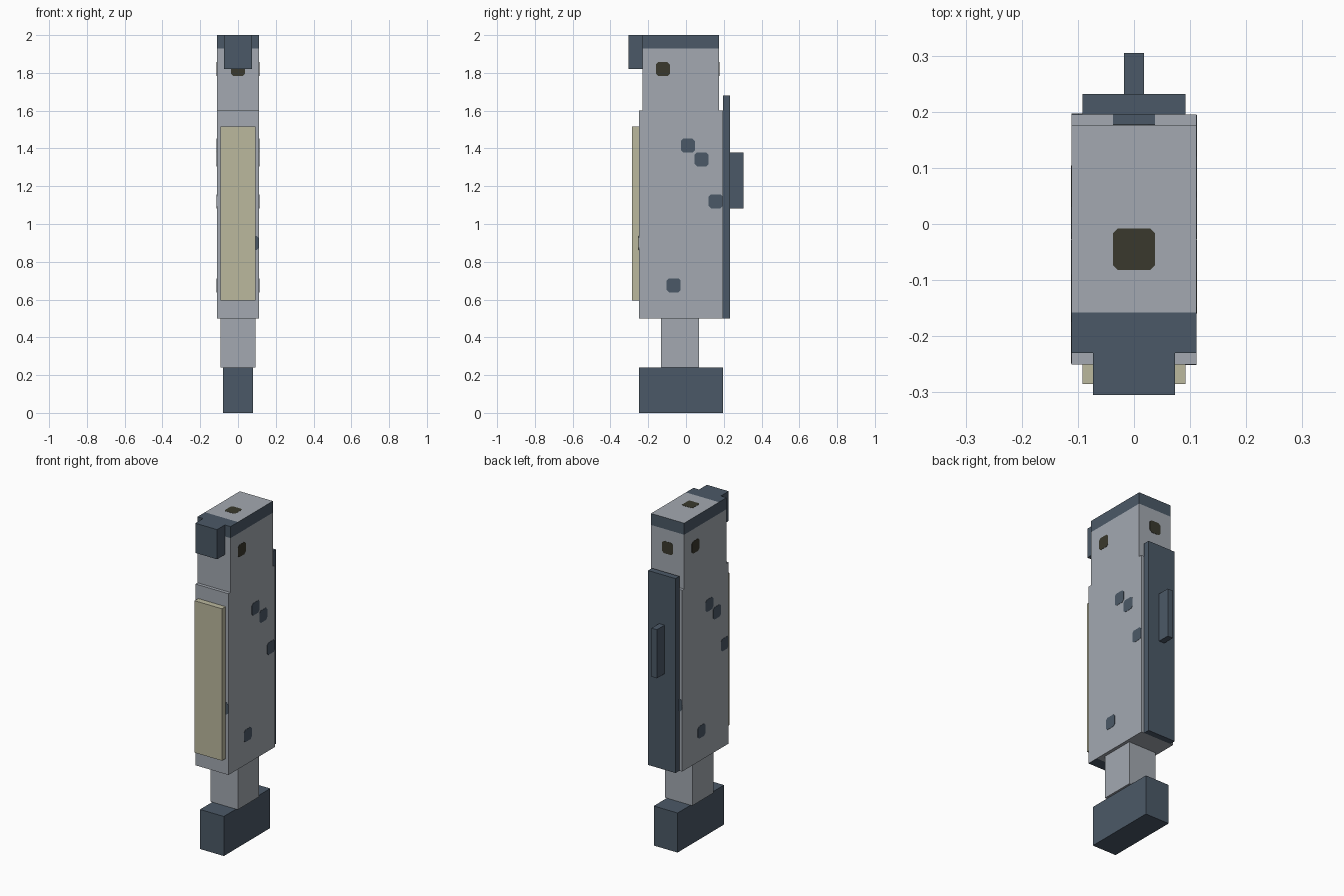
import bpy, bmesh, math
from mathutils import Matrix, Vector

cube = bpy.data.objects.get("Cube")
if cube:
    bpy.data.objects.remove(cube, do_unlink=True)


def material(name, rgb):
    lin = [((c / 255 + 0.055) / 1.055) ** 2.4 for c in rgb] + [1.0]
    m = bpy.data.materials.new(name)
    m.use_nodes = True
    m.diffuse_color = lin
    bsdf = m.node_tree.nodes["Principled BSDF"]
    bsdf.inputs["Base Color"].default_value = lin
    bsdf.inputs["Roughness"].default_value = 0.8
    return m


GREY = material("light grey", (163, 169, 177))
SLATE = material("dark slate", (75, 89, 103))
CREAM = material("cream", (187, 184, 158))
OLIVE = material("dark olive", (58, 57, 45))


def finish(name, bm, *mats):
    bmesh.ops.recalc_face_normals(bm, faces=bm.faces)
    me = bpy.data.meshes.new(name)
    bm.to_mesh(me)
    bm.free()
    for m in mats:
        me.materials.append(m)
    ob = bpy.data.objects.new(name, me)
    bpy.context.collection.objects.link(ob)
    return ob


def box(name, hx, y, z, mats, cuts=(), rule=None):
    """Box of half width hx; cuts are (point, normal) planes, rule picks a face's material."""
    bm = bmesh.new()
    size = (2 * hx, y[1] - y[0], z[1] - z[0])
    centre = (0, sum(y) / 2, sum(z) / 2)
    bmesh.ops.create_cube(bm, size=1, matrix=Matrix.Translation(centre) @ Matrix.Diagonal((*size, 1)))
    for co, no in cuts:
        bmesh.ops.bisect_plane(bm, geom=bm.verts[:] + bm.edges[:] + bm.faces[:], plane_co=co, plane_no=no)
    bm.normal_update()
    if rule:
        for f in bm.faces:
            f.material_index = rule(f.calc_center_median(), f.normal)
    return finish(name, bm, *mats)


def spot(name, at, normal, mat, r=0.037, cut=0.012, t=0.0015):
    """Thin square plate with clipped corners, lying on a surface."""
    bm = bmesh.new()
    a = r - cut
    pts = [(r, a), (a, r), (-a, r), (-r, a), (-r, -a), (-a, -r), (a, -r), (r, -a)]
    face = bm.faces.new([bm.verts.new((u, v, -t)) for u, v in pts])
    side = bmesh.ops.extrude_face_region(bm, geom=[face])["geom"]
    bmesh.ops.translate(bm, verts=[v for v in side if isinstance(v, bmesh.types.BMVert)], vec=(0, 0, 2 * t))
    rot = Vector(normal).to_track_quat('Z', 'Y').to_matrix().to_4x4()
    bm.transform(Matrix.Translation(at) @ rot)
    return finish(name, bm, mat)


# Foot and neck
box("foot", 0.08, (-0.25, 0.195), (0, 0.24), [SLATE])
box("neck", 0.092, (-0.133, 0.07), (0.24, 0.5), [GREY])

# Main body, with a dark strip along the front of its underside
box("body", 0.111, (-0.25, 0.195), (0.5, 1.6), [GREY, SLATE],
    [((0, -0.18, 0), (0, 1, 0))],
    lambda c, n: int(n.z < -0.5 and c.y < -0.18))

# Head with a dark band round the top and a dark front strip on the top face
box("head", 0.111, (-0.23, 0.176), (1.6, 2.0), [GREY, SLATE],
    [((0, 0, 1.93), (0, 0, 1)), ((0, -0.158, 0), (0, 1, 0))],
    lambda c, n: int(c.z > 1.93 and (abs(n.z) < 0.5 or c.y < -0.158)))
box("front_block", 0.073, (-0.305, -0.23), (1.82, 2.0), [SLATE])

# Front panel, back plate and its handle
box("front_panel", 0.092, (-0.285, -0.25), (0.595, 1.517), [CREAM])
box("back_plate", 0.092, (0.195, 0.232), (0.5, 1.68), [SLATE])
box("back_handle", 0.018, (0.232, 0.305), (1.083, 1.378), [SLATE])
box("ledge_mark", 0.037, (0.176, 0.195), (1.598, 1.6015), [SLATE])

# Body spots, repeated half a turn about the body's middle
MID_Y = -0.0275
for s, label in ((1, "left"), (-1, "right")):
    for i, (y, z) in enumerate([(0.01, 1.415), (0.083, 1.342), (0.157, 1.12), (-0.065, 0.675)]):
        spot(f"{label}_body_spot_{i + 1}", (s * 0.111, MID_Y + s * (y - MID_Y), z), (s, 0, 0), SLATE)
    spot(f"{label}_edge_spot", (s * 0.074, MID_Y - s * 0.2225, 0.9), (0, -s, 0), SLATE)
    # Head spots on each side
    spot(f"{label}_head_spot", (s * 0.111, MID_Y - s * 0.095, 1.82), (s, 0, 0), OLIVE)

# Head spots on front, back and top
spot("front_head_spot", (0, -0.23, 1.82), (0, -1, 0), OLIVE)
spot("back_head_spot", (0, 0.176, 1.82), (0, 1, 0), OLIVE)
spot("top_head_spot", (0, -0.045, 2.0), (0, 0, 1), OLIVE, cut=0.008, t=0.001)
